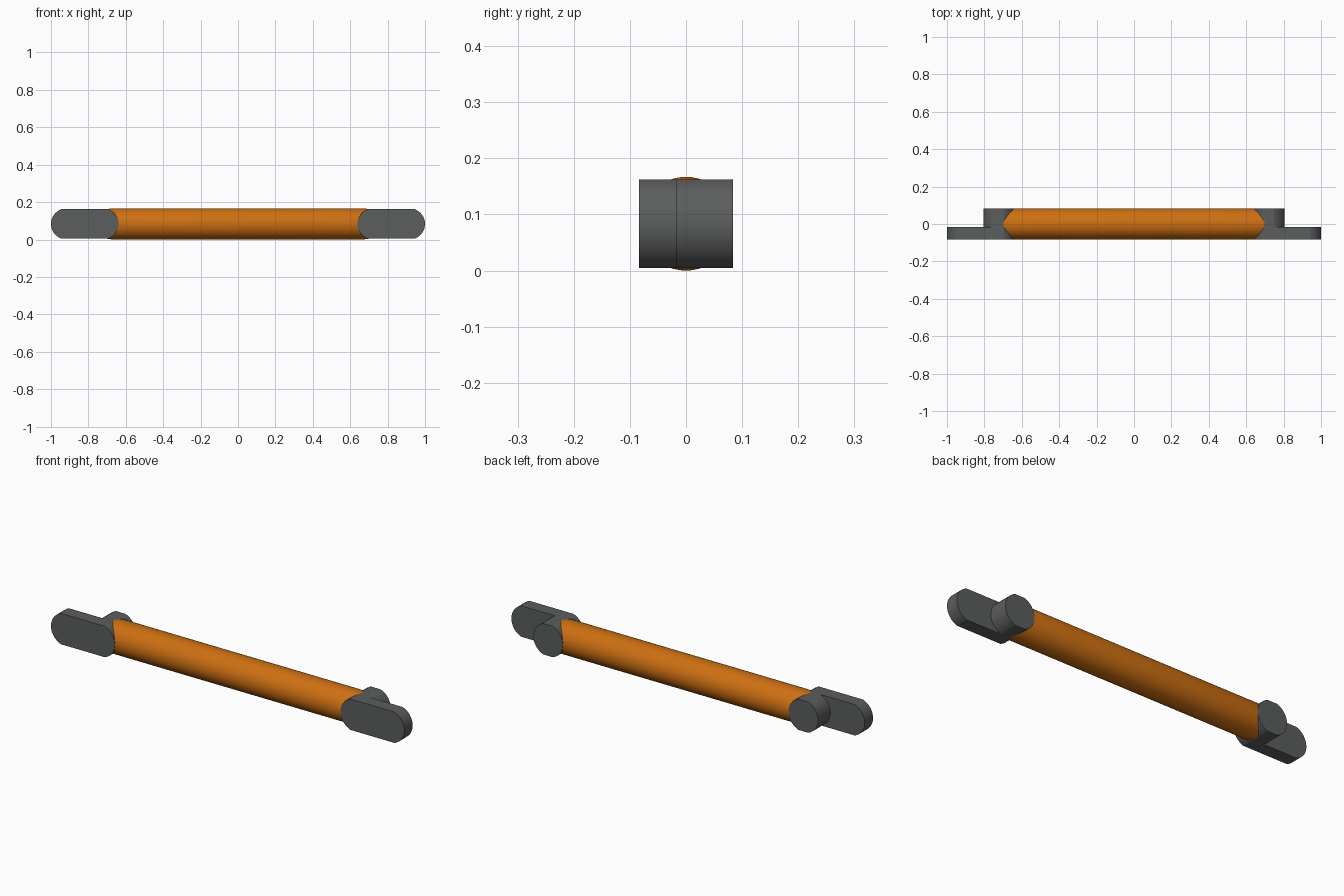
import bpy, bmesh, math
from mathutils import Matrix

if "Cube" in bpy.data.objects:
    bpy.data.objects.remove(bpy.data.objects["Cube"])

R = 0.0835       # bar radius, also half the depth
FLAT = 0.079     # half height of the flattened end fittings
PIN_X = 0.722    # pin centre
TIP_X = 1 - R    # lug outer centre
SPLIT_Y = -0.0165 # back face of the lug


def material(name, color):
    m = bpy.data.materials.new(name)
    m.diffuse_color = color
    m.use_nodes = True
    m.node_tree.nodes["Principled BSDF"].inputs["Base Color"].default_value = m.diffuse_color
    return m


def finish(bm, name, mat):
    bmesh.ops.recalc_face_normals(bm, faces=bm.faces)
    me = bpy.data.meshes.new(name)
    bm.to_mesh(me)
    bm.free()
    ob = bpy.data.objects.new(name, me)
    bpy.context.collection.objects.link(ob)
    me.materials.append(mat)
    bpy.ops.object.select_all(action='DESELECT')
    ob.select_set(True)
    bpy.context.view_layer.objects.active = ob
    bpy.ops.object.shade_smooth_by_angle(angle=math.radians(15))
    return ob


def flattened_slot(name, x0, x1, y0, y1, mat, steps=16):
    """Rounded slot with flat top and bottom, extruded along y."""
    a = math.asin(FLAT / R)
    pts = []
    for cx, mid in ((x1, 0), (x0, math.pi)):
        for i in range(steps + 1):
            t = mid - a + 2 * a * i / steps
            pts.append((cx + R * math.cos(t), y0, R + R * math.sin(t)))
    bm = bmesh.new()
    face = bm.faces.new([bm.verts.new(p) for p in pts])
    ext = bmesh.ops.extrude_face_region(bm, geom=[face], use_keep_orig=True)
    verts = [v for v in ext['geom'] if isinstance(v, bmesh.types.BMVert)]
    bmesh.ops.translate(bm, verts=verts, vec=(0, y1 - y0, 0))
    return finish(bm, name, mat)


orange = material("orange", (0.61, 0.16, 0.006, 1))
dark = material("dark_grey", (0.106, 0.111, 0.109, 1))

# Round bar with slightly chamfered ends
bm = bmesh.new()
bmesh.ops.create_cone(bm, cap_ends=True, segments=48, radius1=R, radius2=R, depth=1.4,
                      matrix=Matrix.Translation((0, 0, R)) @ Matrix.Rotation(math.pi / 2, 4, 'Y'))
for s in (-1, 1):
    cap = next(f for f in bm.faces if f.normal.x * s > 0.9)
    bmesh.ops.translate(bm, verts=cap.verts, vec=(-s * 0.03, 0, 0))
    ext = bmesh.ops.extrude_face_region(bm, geom=[cap])
    verts = [v for v in ext['geom'] if isinstance(v, bmesh.types.BMVert)]
    bmesh.ops.delete(bm, geom=[cap], context='FACES_ONLY')
    for v in verts:
        v.co = (s * 0.7, v.co.y * FLAT / R, R + (v.co.z - R) * FLAT / R)
    bm.normal_update()
finish(bm, "bar", orange)

# Pin and offset mounting lug at each end
for side, s in (("left", -1), ("right", 1)):
    xa, xb = sorted((s * PIN_X, s * TIP_X))
    flattened_slot(side + "_pin", s * PIN_X, s * PIN_X, SPLIT_Y, R, dark)
    flattened_slot(side + "_lug", xa, xb, -R, SPLIT_Y, dark)
